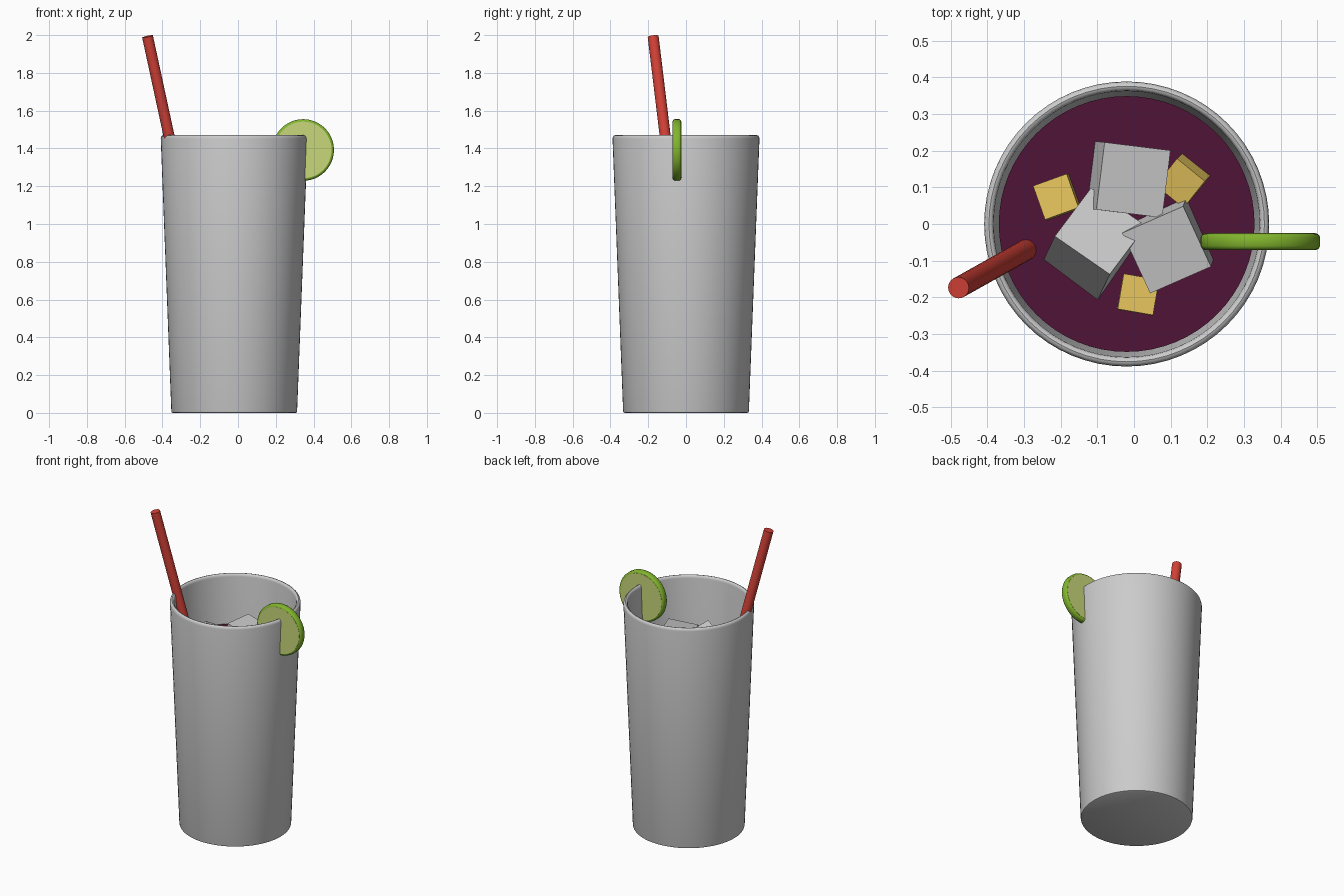
import bpy, bmesh, math
from mathutils import Vector, Matrix

if "Cube" in bpy.data.objects:
    bpy.data.objects.remove(bpy.data.objects["Cube"])

CX = -0.02  # glass axis


def material(name, rgb):
    m = bpy.data.materials.new(name)
    m.diffuse_color = (*rgb, 1)
    m.use_nodes = True
    m.node_tree.nodes["Principled BSDF"].inputs["Base Color"].default_value = m.diffuse_color
    return m


RIND = material("rind_green", (0.22, 0.46, 0.026))
PULP = material("pulp_green", (0.58, 0.68, 0.19))
RED = material("straw_red", (0.65, 0.053, 0.038))
DRINK = material("drink_purple", (0.08, 0.007, 0.038))
YELLOW = material("fruit_yellow", (0.80, 0.56, 0.11))


def finish(name, bm, mat=None, smooth=True):
    bmesh.ops.recalc_face_normals(bm, faces=bm.faces)
    me = bpy.data.meshes.new(name)
    bm.to_mesh(me)
    bm.free()
    ob = bpy.data.objects.new(name, me)
    bpy.context.collection.objects.link(ob)
    if mat:
        me.materials.append(mat)
    if smooth:
        bpy.ops.object.select_all(action='DESELECT')
        ob.select_set(True)
        bpy.context.view_layer.objects.active = ob
        bpy.ops.object.shade_smooth_by_angle(angle=math.radians(35))
    return ob


def lathe(name, profile, matrix, mat=None, steps=64):
    """Spin an (r, z) profile, starting and ending on the axis."""
    bm = bmesh.new()
    vs = [bm.verts.new((r, 0, z)) for r, z in profile]
    es = [bm.edges.new(p) for p in zip(vs, vs[1:])]
    bmesh.ops.spin(bm, geom=vs + es, cent=(0, 0, 0), axis=(0, 0, 1),
                   angle=2 * math.pi, steps=steps)
    bmesh.ops.remove_doubles(bm, verts=bm.verts, dist=1e-5)
    bm.transform(matrix)
    return finish(name, bm, mat)


def cube(name, size, centre, right, up, mat=None):
    """Flat-faced cube turned so its top faces up and its side faces right."""
    u = Vector(up).normalized()
    e1 = Vector(right)
    e1 = (e1 - u * e1.dot(u)).normalized()
    rot = Matrix((e1, u.cross(e1), u)).transposed().to_4x4()
    bm = bmesh.new()
    bmesh.ops.create_cube(bm, size=size, matrix=Matrix.Translation(centre) @ rot)
    return finish(name, bm, mat, smooth=False)


# Tapered glass with rounded rim and thick floor
axis = Matrix.Translation((CX, 0, 0))
lathe("glass", [(0, 0), (0.325, 0), (0.331, 0.003), (0.333, 0.01),
                (0.389, 1.452), (0.387, 1.462), (0.382, 1.468), (0.376, 1.47),
                (0.370, 1.468), (0.365, 1.462), (0.363, 1.452),
                (0.309, 0.07), (0, 0.07)], axis)

# Drink filling the glass
lathe("drink", [(0, 0.072), (0.307, 0.072), (0.349, 1.15), (0, 1.15)], axis, DRINK)

# Leaning straw
top = Vector((-0.479, -0.174, 1.993))
lean = Vector((-0.216, -0.121, 1)).normalized()
length = 1.88 / lean.z
straw_matrix = Matrix.Translation(top) @ lean.to_track_quat('Z', 'Y').to_matrix().to_4x4()
lathe("straw", [(0, -length), (0.029, -length), (0.029, 0), (0, 0)],
      straw_matrix, RED, 24)

# Lime slice on the rim: rind disc with a pulp face on each side
lime = Matrix.Translation((0.345, -0.048, 1.392)) @ Matrix.Rotation(math.pi / 2, 4, 'X')
lathe("lime_rind", [(0, -0.0225), (0.152, -0.0225), (0.159, -0.019), (0.163, -0.012),
                    (0.163, 0.012), (0.159, 0.019), (0.152, 0.0225), (0, 0.0225)],
      lime, RIND, 48)
lathe("lime_pulp", [(0, -0.0235), (0.150, -0.0235), (0.150, 0.0235), (0, 0.0235)],
      lime, PULP, 48)

# Ice cubes
cube("ice_back", 0.185, (-0.02, 0.122, 1.167), (0.97, -0.12, -0.2), (0.2, -0.02, 0.98))
cube("ice_left", 0.183, (-0.109, -0.056, 1.177), (0.81, -0.56, 0.08), (0.19, 0.40, 0.897))
cube("ice_right", 0.183, (0.095, -0.054, 1.162), (0.91, 0.40, 0.13), (-0.065, -0.18, 0.98))

# Small fruit pieces
cube("fruit_left", 0.098, (-0.208, 0.073, 1.152), (0.94, 0.34, 0.1), (-0.11, 0.03, 0.99), YELLOW)
cube("fruit_right", 0.098, (0.137, 0.122, 1.15), (0.78, -0.62, 0), (-0.22, -0.22, 0.95), YELLOW)
cube("fruit_front", 0.098, (0.011, -0.193, 1.15), (0.985, -0.17, 0), (0.02, 0.02, 1), YELLOW)
